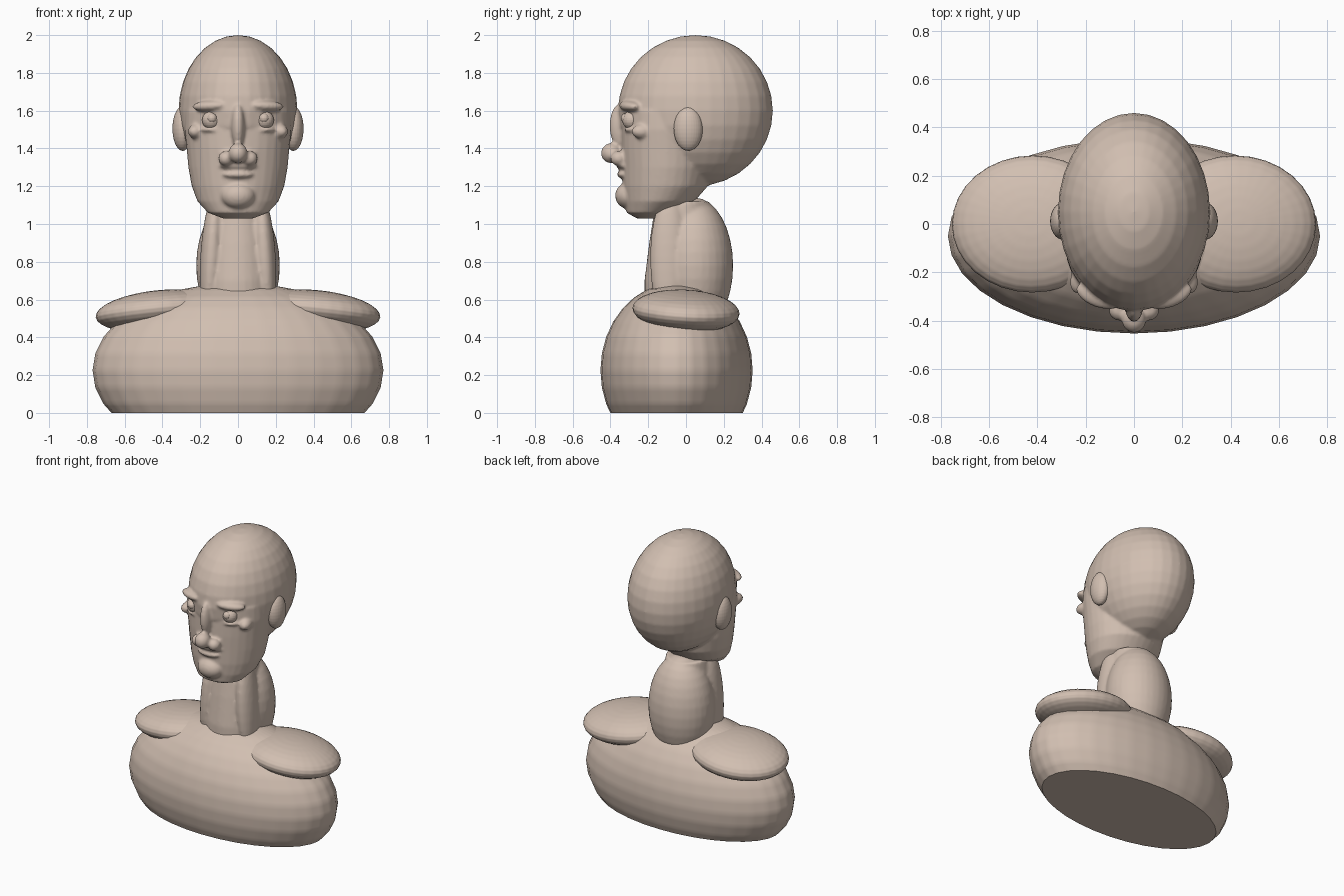
import bpy
import bmesh
import math
from mathutils import Matrix, Vector, Euler

old = bpy.data.objects.get("Cube")
if old:
    bpy.data.objects.remove(old, do_unlink=True)

CLAY = (0.64, 0.52, 0.44, 1.0)
clay = bpy.data.materials.new("warm clay")
clay.use_nodes = True
clay.diffuse_color = CLAY
bsdf = clay.node_tree.nodes["Principled BSDF"]
bsdf.inputs["Base Color"].default_value = CLAY
bsdf.inputs["Roughness"].default_value = 0.7


def ball(bm, centre, radii, turn=(0, 0, 0), segments=32):
    """Add a stretched, turned sphere."""
    matrix = Matrix.LocRotScale(Vector(centre), Euler(turn), Vector(radii))
    bmesh.ops.create_uvsphere(bm, u_segments=segments, v_segments=segments // 2,
                              radius=1, matrix=matrix)


def pair(bm, centre, radii, turn=(0, 0, 0), segments=32):
    """Add a sphere on the left and its mirror on the right."""
    x, y, z = centre
    a, b, c = turn
    ball(bm, centre, radii, turn, segments)
    ball(bm, (-x, y, z), radii, (a, -b, -c), segments)


def loft(bm, rings, segments=32):
    """Skin elliptical rings given as (height, y centre, x radius, y radius)."""
    loops = []
    for z, cy, rx, ry in rings:
        loops.append([bm.verts.new((rx * math.cos(t), cy + ry * math.sin(t), z))
                      for t in (math.tau * i / segments for i in range(segments))])
    for low, high in zip(loops, loops[1:]):
        for i in range(segments):
            j = (i + 1) % segments
            bm.faces.new((low[i], low[j], high[j], high[i]))
    bm.faces.new(loops[0][::-1])
    bm.faces.new(loops[-1])


def finish(bm, name, voxel=None):
    """Make the object; blend its forms together when a voxel size is given."""
    mesh = bpy.data.meshes.new(name)
    bmesh.ops.recalc_face_normals(bm, faces=bm.faces[:])
    bm.to_mesh(mesh)
    bm.free()
    mesh.materials.append(clay)
    obj = bpy.data.objects.new(name, mesh)
    bpy.context.collection.objects.link(obj)
    bpy.ops.object.select_all(action="DESELECT")
    obj.select_set(True)
    bpy.context.view_layer.objects.active = obj
    bpy.ops.object.shade_smooth_by_angle(angle=math.radians(40))
    if voxel:
        remesh = obj.modifiers.new("blend", "REMESH")
        remesh.mode = "VOXEL"
        remesh.voxel_size = voxel
        remesh.use_smooth_shade = True
        soften = obj.modifiers.new("soften", "SMOOTH")
        soften.factor = 0.5
        soften.iterations = 2
    else:
        # Simple subdivision keeps the soft-edged facets
        facets = obj.modifiers.new("facets", "SUBSURF")
        facets.subdivision_type = "SIMPLE"
        facets.levels = facets.render_levels = 2
    return obj


# Torso, sliced flat at the base
bm = bmesh.new()
ball(bm, (0, -0.05, 0.225), (0.77, 0.403, 0.465))
cut = bmesh.ops.bisect_plane(bm, geom=bm.verts[:] + bm.edges[:] + bm.faces[:],
                             plane_co=(0, 0, 0), plane_no=(0, 0, 1), clear_inner=True)
bmesh.ops.contextual_create(
    bm, geom=[e for e in cut["geom_cut"] if isinstance(e, bmesh.types.BMEdge)])
finish(bm, "torso")

# Shoulders
for side, name in ((1, "left_shoulder"), (-1, "right_shoulder")):
    bm = bmesh.new()
    ball(bm, (side * 0.42, 0, 0.54), (0.335, 0.284, 0.108), (-0.06, side * 0.1, 0))
    finish(bm, name)

# Neck: throat column, side muscles and rounded nape
bm = bmesh.new()
loft(bm, [(0.55, -0.04, 0.19, 0.18), (0.7, -0.04, 0.185, 0.18),
          (0.9, -0.03, 0.17, 0.165), (1.12, -0.02, 0.14, 0.14)])
pair(bm, (0.14, -0.09, 0.82), (0.06, 0.1, 0.34), (0, -0.06, 0))
ball(bm, (0, 0.045, 0.78), (0.222, 0.205, 0.36))
finish(bm, "neck", 0.012)

# Head: cranium and jaw
bm = bmesh.new()
ball(bm, (0, 0.05, 1.6), (0.315, 0.41, 0.4))
loft(bm, [(1.03, -0.2, 0.08, 0.06), (1.06, -0.19, 0.16, 0.125),
          (1.12, -0.14, 0.215, 0.185), (1.2, -0.11, 0.245, 0.225),
          (1.3, -0.1, 0.263, 0.238), (1.4, -0.1, 0.272, 0.243),
          (1.5, -0.1, 0.283, 0.243), (1.6, -0.1, 0.28, 0.24),
          (1.7, -0.08, 0.22, 0.2)])
# Brows, cheekbones and lower lids
pair(bm, (0.145, -0.295, 1.625), (0.1, 0.05, 0.03), (0, 0.05, 0.35))
pair(bm, (0.22, -0.225, 1.49), (0.042, 0.065, 0.04), (0, 0, 0.3))
pair(bm, (0.14, -0.285, 1.5), (0.058, 0.04, 0.018), (0, 0, 0.3))
# Nose bridge, tip and nostrils
ball(bm, (0, -0.345, 1.52), (0.036, 0.06, 0.12))
ball(bm, (0, -0.395, 1.375), (0.05, 0.055, 0.053))
pair(bm, (0.062, -0.355, 1.347), (0.042, 0.045, 0.04))
# Lips and chin
ball(bm, (0, -0.325, 1.308), (0.1, 0.045, 0.02))
ball(bm, (0, -0.32, 1.262), (0.085, 0.045, 0.023))
ball(bm, (0, -0.305, 1.15), (0.09, 0.07, 0.07))
finish(bm, "head", 0.01)

# Eyes with raised irises, and ears
for side, name in ((1, "left"), (-1, "right")):
    bm = bmesh.new()
    ball(bm, (side * 0.14, -0.287, 1.55), (0.05, 0.05, 0.05), segments=24)
    ball(bm, (side * 0.138, -0.318, 1.56), (0.027, 0.027, 0.027), segments=16)
    finish(bm, name + "_eye")
    bm = bmesh.new()
    ball(bm, (side * 0.293, 0.012, 1.505), (0.054, 0.077, 0.118))
    finish(bm, name + "_ear")
